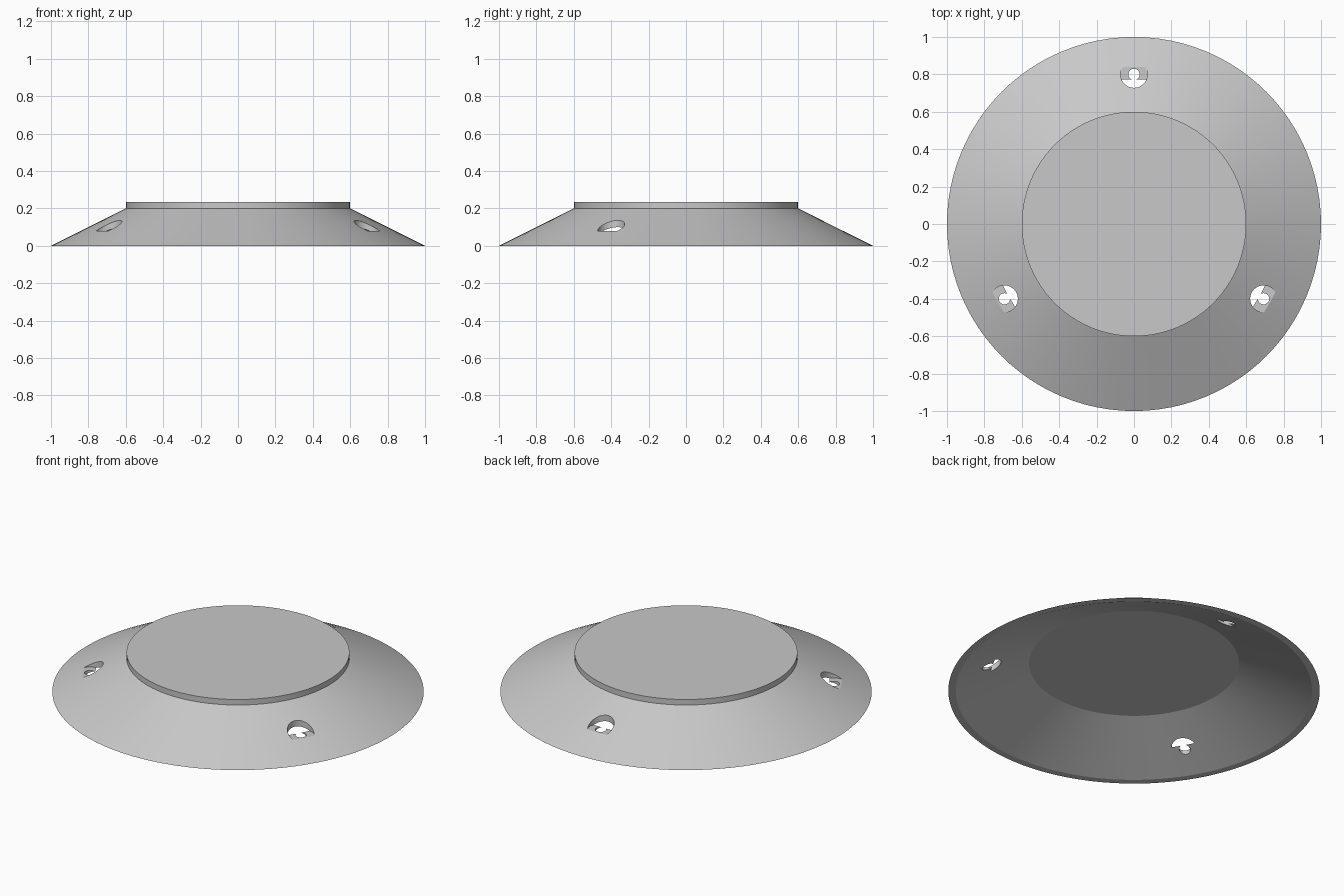
import bpy, bmesh, math
from mathutils import Matrix, Vector

if "Cube" in bpy.data.objects:
    bpy.data.objects.remove(bpy.data.objects["Cube"], do_unlink=True)

grey = bpy.data.materials.new("light_grey")
grey.use_nodes = True
colour = (0.58, 0.58, 0.58, 1)
grey.diffuse_color = colour
grey.node_tree.nodes["Principled BSDF"].inputs["Base Color"].default_value = colour


def lathe(name, profile, steps, centre=(0, 0, 0)):
    """Closed solid of revolution; the profile starts and ends on the axis."""
    bm = bmesh.new()
    verts = [bm.verts.new((r, 0, z)) for r, z in profile]
    edges = [bm.edges.new(pair) for pair in zip(verts, verts[1:])]
    bmesh.ops.spin(bm, geom=verts + edges, cent=(0, 0, 0), axis=(0, 0, 1),
                   angle=math.tau, steps=steps, use_duplicate=False)
    bmesh.ops.remove_doubles(bm, verts=bm.verts, dist=1e-5)
    bmesh.ops.recalc_face_normals(bm, faces=bm.faces)
    bmesh.ops.translate(bm, verts=bm.verts, vec=centre)
    mesh = bpy.data.meshes.new(name)
    bm.to_mesh(mesh)
    bm.free()
    mesh.materials.append(grey)
    obj = bpy.data.objects.new(name, mesh)
    bpy.context.collection.objects.link(obj)
    return obj


# Hollow sloping base with a raised round platform
base = lathe("flanged_base", [
    (0, 0.233), (0.6, 0.233), (0.6, 0.2), (1, 0),
    (0.96, 0), (0.565, 0.17), (0, 0.17)], 96)

# Three counterbored screw holes around the slope
bpy.context.view_layer.objects.active = base
base.select_set(True)
for i in range(3):
    spot = Matrix.Rotation(math.tau * i / 3, 3, "Z") @ Vector((0, 0.8, 0))
    cutter = lathe("screw_hole_cutter", [
        (0, 0.5), (0.072, 0.5), (0.072, 0.08),
        (0.03, 0.08), (0.03, -0.2), (0, -0.2)], 32, spot)
    cutter.hide_render = True
    cut = base.modifiers.new("screw_hole", "BOOLEAN")
    cut.operation = "DIFFERENCE"
    cut.solver = "EXACT"
    cut.object = cutter
    bpy.ops.object.modifier_apply(modifier=cut.name)
    bpy.data.objects.remove(cutter, do_unlink=True)

bpy.ops.object.shade_smooth_by_angle(angle=math.radians(20))
